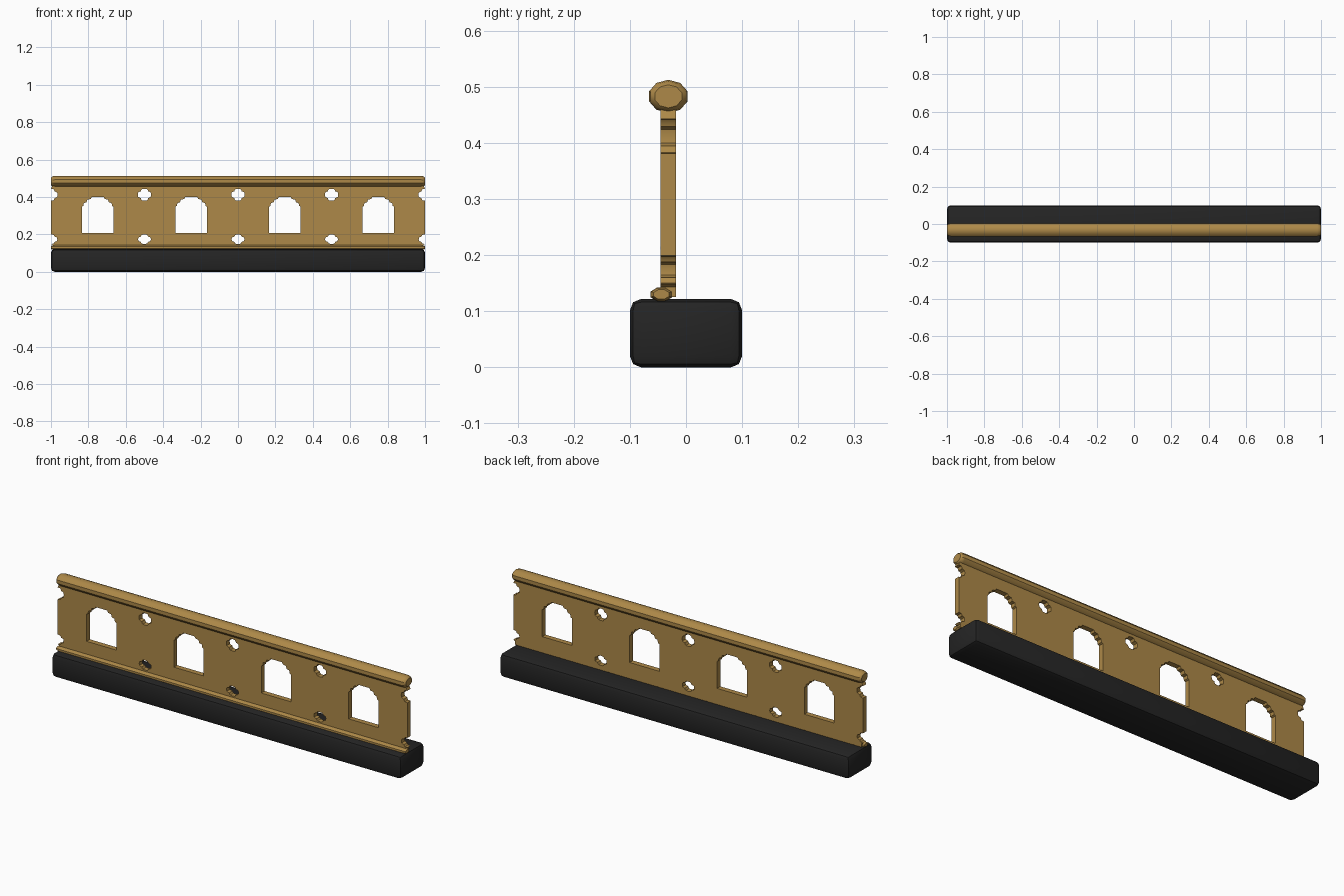
import bpy, bmesh, math

cube = bpy.data.objects.get("Cube")
if cube:
    bpy.data.objects.remove(cube)


def material(name, rgb):
    m = bpy.data.materials.new(name)
    m.use_nodes = True
    m.diffuse_color = (*rgb, 1)
    m.node_tree.nodes["Principled BSDF"].inputs["Base Color"].default_value = (*rgb, 1)
    return m


gold = material("antique gold", (0.42, 0.25, 0.065))
black = material("matte black", (0.018, 0.018, 0.018))


def add_object(name, mesh, mat, angle=35):
    mesh.materials.clear()
    mesh.materials.append(mat)
    obj = bpy.data.objects.new(name, mesh)
    bpy.context.collection.objects.link(obj)
    bpy.ops.object.select_all(action='DESELECT')
    obj.select_set(True)
    bpy.context.view_layer.objects.active = obj
    bpy.ops.object.shade_smooth_by_angle(angle=math.radians(angle))
    return obj


# Long bar along x with softly rounded ends
def bar(name, y, z, ry, rz, sides, mat):
    bm = bmesh.new()
    rings = []
    for x, s in ((-1, 0.7), (-0.993, 0.92), (-0.98, 1), (0.98, 1), (0.993, 0.92), (1, 0.7)):
        angles = [math.tau * (i + 0.5) / sides for i in range(sides)]
        rings.append([bm.verts.new((x, y + ry * s * math.cos(a), z + rz * s * math.sin(a)))
                      for a in angles])
    for a, b in zip(rings, rings[1:]):
        for i in range(sides):
            j = (i + 1) % sides
            bm.faces.new((a[i], a[j], b[j], b[i]))
    bm.faces.new(rings[0])
    bm.faces.new(rings[-1])
    bmesh.ops.recalc_face_normals(bm, faces=bm.faces)
    mesh = bpy.data.meshes.new(name)
    bm.to_mesh(mesh)
    bm.free()
    return add_object(name, mesh, mat)


# Four-lobed opening, counter-clockwise from its rightmost point
def quatrefoil(cx, cz, rx, rz):
    quarter = [(1, 0), (0.95, 0.38), (0.78, 0.5), (0.56, 0.56), (0.5, 0.78), (0.38, 0.95), (0, 1)]
    half = quarter + [(-x, z) for x, z in reversed(quarter[:-1])]
    ring = half + [(x, -z) for x, z in reversed(half[1:-1])]
    return [(cx + x * rx, cz + z * rz) for x, z in ring]


# Arched window with a stepped head
def window(cx):
    side = [(0.085, 0.208), (0.085, 0.348), (0.077, 0.352), (0.074, 0.368), (0.06, 0.371),
            (0.055, 0.386), (0.038, 0.389), (0.033, 0.399)]
    return [(cx + x, z) for x, z in side] + [(cx - x, z) for x, z in reversed(side)]


# Panel outline with half openings bitten out of both ends
UPPER, LOWER = (0.412, 0.035, 0.031), (0.174, 0.034, 0.025)


def end_notch(cz, rx, rz):
    pts = [p for p in quatrefoil(1, cz, rx, rz) if p[0] <= 1.0001]
    return sorted(pts, key=lambda p: -math.atan2(p[1] - cz, 1.00001 - p[0]) * -1)


right_edge = ([(0.99, 0.125), (0.99, 0.143)] + end_notch(*LOWER) + [(1, 0.21), (1, 0.365)]
              + end_notch(*UPPER) + [(0.99, 0.465)])
outline = right_edge + [(-x, z) for x, z in reversed(right_edge)]
loops = [outline] + [window(x) for x in (-0.75, -0.25, 0.25, 0.75)]
loops += [quatrefoil(x, *row) for x in (-0.5, 0, 0.5) for row in (UPPER, LOWER)]

# Pierced panel: filled flat curve, given thickness
curve = bpy.data.curves.new("panel_shape", 'CURVE')
curve.dimensions = '2D'
curve.fill_mode = 'BOTH'
curve.extrude = 0.0135
for loop in loops:
    spline = curve.splines.new('POLY')
    spline.points.add(len(loop) - 1)
    for p, (x, z) in zip(spline.points, loop):
        p.co = (x, z, 0, 1)
    spline.use_cyclic_u = True
shape = bpy.data.objects.new("panel_shape", curve)
bpy.context.collection.objects.link(shape)
bpy.context.view_layer.update()
panel_mesh = bpy.data.meshes.new_from_object(
    shape.evaluated_get(bpy.context.evaluated_depsgraph_get()))
bpy.data.objects.remove(shape)
bm = bmesh.new()
bm.from_mesh(panel_mesh)
bmesh.ops.remove_doubles(bm, verts=bm.verts, dist=0.0002)
bmesh.ops.recalc_face_normals(bm, faces=bm.faces)
bm.to_mesh(panel_mesh)
bm.free()
panel = add_object("pierced_panel", panel_mesh, gold, 25)
panel.rotation_euler.x = math.pi / 2
panel.location.y = -0.0315

# Top handrail and small bead along the foot of the panel
bar("top_rail", -0.0315, 0.483, 0.036, 0.0295, 10, gold)
bar("foot_bead", -0.044, 0.13, 0.021, 0.013, 8, gold)

# Base block with chamfered edges
bm = bmesh.new()
bmesh.ops.create_cube(bm, size=1)
for v in bm.verts:
    v.co = (v.co.x * 2, v.co.y * 0.2, (v.co.z + 0.5) * 0.122)
bmesh.ops.bevel(bm, geom=bm.edges[:], offset=0.02, segments=2, profile=0.5, affect='EDGES')
base_mesh = bpy.data.meshes.new("base_block")
bm.to_mesh(base_mesh)
bm.free()
add_object("base_block", base_mesh, black, 30)
